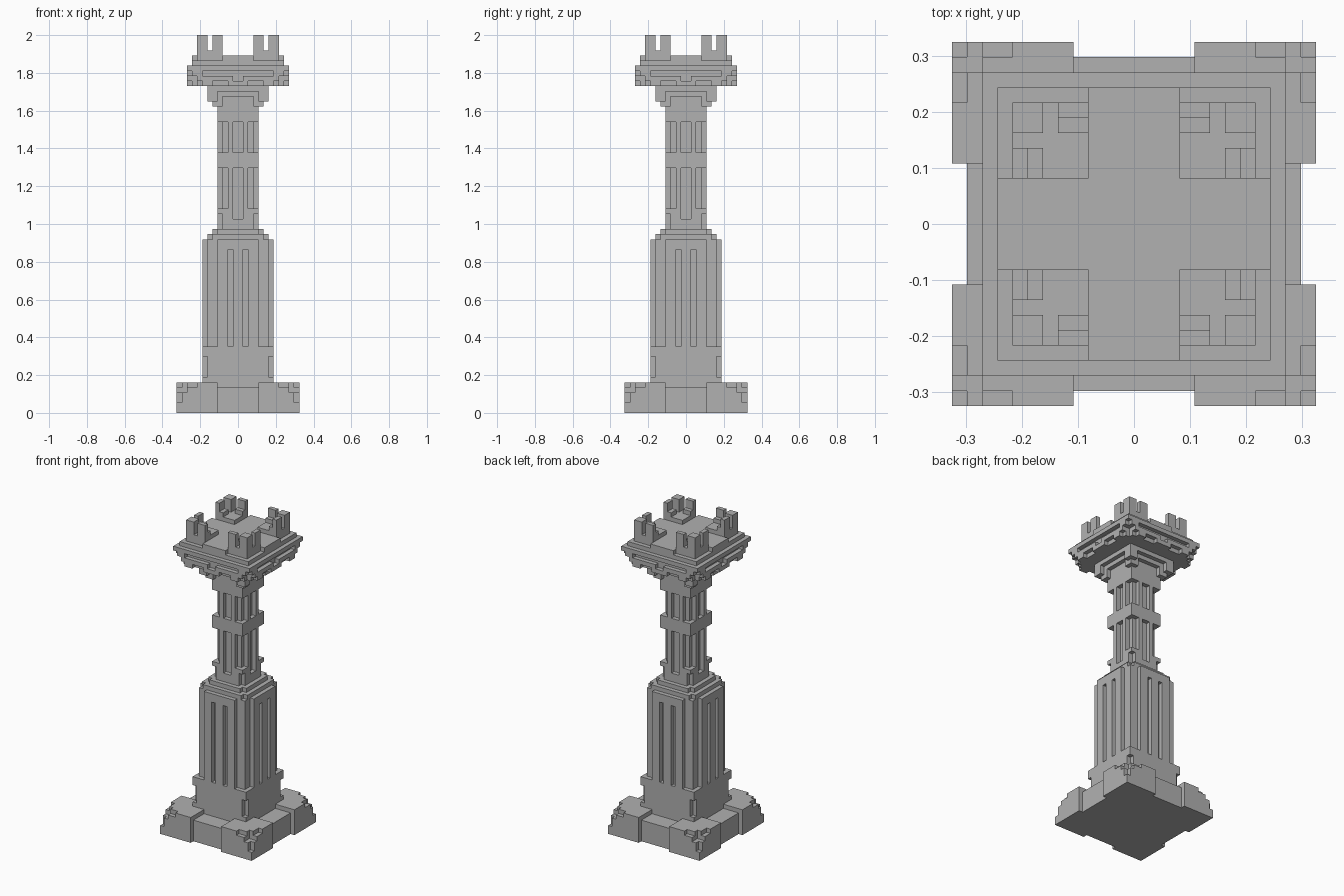
import bpy
import bmesh

U = 2 / 74  # one block of the carving grid

cube = bpy.data.objects.get("Cube")
if cube:
    bpy.data.objects.remove(cube)

stone = bpy.data.materials.new("grey_stone")
stone.use_nodes = True
GREY = (0.44, 0.44, 0.44, 1)
stone.diffuse_color = GREY
stone.node_tree.nodes["Principled BSDF"].inputs["Base Color"].default_value = GREY


def both(boxes):
    """Repeat boxes (x0, x1, y0, y1, z0, z1) across the diagonal."""
    return boxes + [(c, d, a, b, e, f) for a, b, c, d, e, f in boxes]


def square(half, z0, z1):
    return (0, half, 0, half, z0, z1)


def corner_strip(half, length, z0, z1):
    """Box along one face, ending at the vertical corner edge."""
    return (half - length, half, half - 1, half, z0, z1)


def worn_corner(half, z, inward, length):
    """Stepped break where three faces meet; inward is the z direction into the block."""
    def span(n):
        return tuple(sorted((z, z + inward * n)))
    return [corner_strip(half, length, *span(1)),
            corner_strip(half, 1, *span(length)),
            (half - 2, half, half - 2, half, *span(2))]


def inside(p, boxes):
    return any(b[0] < p[0] < b[1] and b[2] < p[1] < b[3] and b[4] < p[2] < b[5]
               for b in boxes)


def carve(name, solids, cuts=()):
    """Build one quarter of a part from blocks minus cuts, then mirror it."""
    solids, cuts = both(list(solids)), both(list(cuts))
    boxes = solids + cuts
    cuts_at = [sorted({v for b in boxes for v in b[2 * a:2 * a + 2]}) for a in range(3)]
    sizes = [len(c) - 1 for c in cuts_at]

    filled = set()
    for i in range(sizes[0]):
        for j in range(sizes[1]):
            for k in range(sizes[2]):
                mid = [(c[n] + c[n + 1]) / 2 for c, n in zip(cuts_at, (i, j, k))]
                if inside(mid, solids) and not inside(mid, cuts):
                    filled.add((i, j, k))

    bm = bmesh.new()
    verts = {}

    def vert(index):
        if index not in verts:
            verts[index] = bm.verts.new([c[n] * U for c, n in zip(cuts_at, index)])
        return verts[index]

    for cell in sorted(filled):
        for axis in range(3):
            for side in (0, 1):
                near = list(cell)
                near[axis] += 2 * side - 1
                at = cuts_at[axis][cell[axis] + side]
                if tuple(near) in filled or (axis < 2 and at == 0):
                    continue
                ring = []
                for s, t in ((0, 0), (1, 0), (1, 1), (0, 1)):
                    p = list(cell)
                    p[axis] += side
                    p[(axis + 1) % 3] += s
                    p[(axis + 2) % 3] += t
                    ring.append(vert(tuple(p)))
                bm.faces.new(ring if side else ring[::-1])

    bmesh.ops.dissolve_limit(bm, angle_limit=0.01, verts=bm.verts[:], edges=bm.edges[:])
    mesh = bpy.data.meshes.new(name)
    bm.to_mesh(mesh)
    bm.free()
    mesh.materials.append(stone)
    obj = bpy.data.objects.new(name, mesh)
    bpy.context.collection.objects.link(obj)
    mirror = obj.modifiers.new("four_sides", "MIRROR")
    mirror.use_axis = (True, True, False)
    return obj


# Foot: low square slab with four taller worn corner blocks
carve("foot", [square(11, 0, 5), (4, 12, 4, 12, 0, 6)],
      worn_corner(12, 6, -1, 4))

# Plinth with a nick in each corner
carve("plinth", [square(7, 5, 13)], [corner_strip(7, 1, 7, 11)])

# Lower column: set-back corners and two flutes per face
carve("lower_column", [square(7, 13, 34)],
      [corner_strip(7, 3, 13, 34), (1, 2, 6, 7, 13, 32)])

# Stepped shoulder
carve("shoulder", [square(6, 34, 35), square(5, 35, 36)],
      [corner_strip(6, 1, 34, 35), corner_strip(5, 1, 35, 36)])

# Upper shaft: two fluted stretches with bands between
carve("upper_shaft", [square(4, 36, 60)],
      [corner_strip(4, 1, 36, 39),
       corner_strip(4, 2, 40, 48), (0, 1, 3, 4, 38, 48),
       corner_strip(4, 2, 51, 57), (0, 1, 3, 4, 51, 57)])

# Corbel: arched recess on every face
carve("corbel", [square(6, 61, 64), square(5, 60, 61)],
      [(0, 4, 5, 6, 61, 63), (0, 3, 4, 6, 60, 62)])

# Crown: slotted belt with notched lower edge and worn corners
carve("crown", [square(10, 64, 68)],
      worn_corner(10, 64, 1, 3)
      + [(0, 7, 9, 10, 66, 67), (0, 1, 9, 10, 65, 66), (2, 5, 9, 10, 64, 65)])

# Roof: step with a raised cross-shaped deck
carve("roof_deck", [square(9, 68, 69), (0, 9, 0, 3, 69, 70)])
carve("roof_middle", [square(3, 69, 70)])

# Battlements: corner base, corner post and stepped side merlons
carve("battlements",
      [(3, 8, 3, 8, 69, 71), (6, 8, 6, 8, 71, 74),
       (3, 5, 7, 8, 71, 74), (3, 5, 6, 7, 71, 72)])
